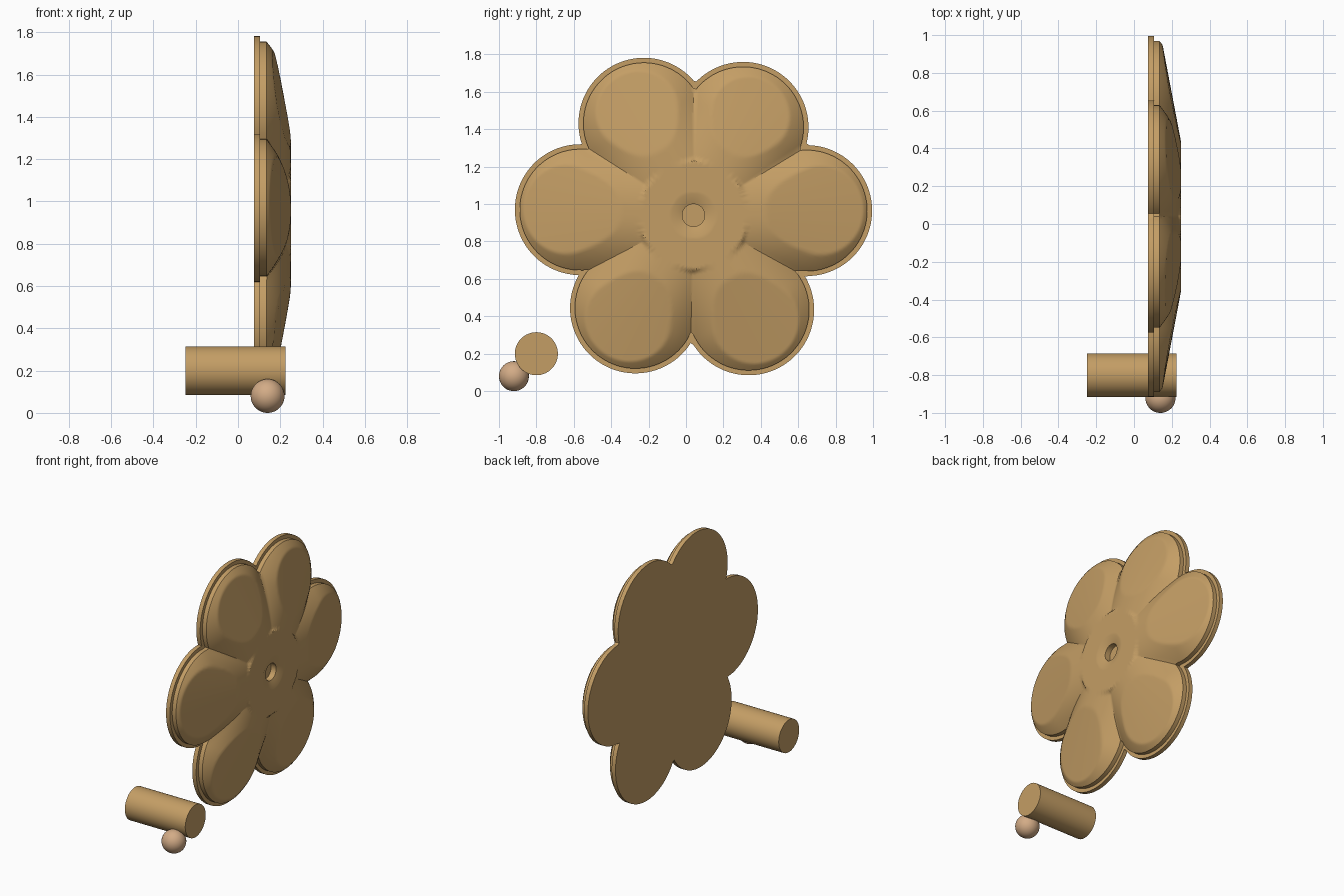
import bpy, bmesh, math
from mathutils import Vector

old = bpy.data.objects.get("Cube")
if old:
    bpy.data.objects.remove(old, do_unlink=True)


def material(name, rgb):
    m = bpy.data.materials.new(name)
    m.use_nodes = True
    m.diffuse_color = (*rgb, 1)
    m.node_tree.nodes["Principled BSDF"].inputs["Base Color"].default_value = (*rgb, 1)
    return m


tan = material("tan", (0.55, 0.34, 0.13))
light_tan = material("light tan", (0.65, 0.41, 0.24))

HUB = Vector((0.04, 0.94))
# Petal centres in the y-z plane, counter-clockwise from the +y petal
PETALS = [Vector(p) for p in ((0.645, 0.965), (0.305, 1.41), (-0.225, 1.432),
                              (-0.565, 0.97), (-0.27, 0.445), (0.335, 0.435))]
OUTER, INNER = 0.35, 0.324
STEPS = 288
DIRS = [Vector((math.cos(a), math.sin(a)))
        for a in (2 * math.pi * i / STEPS for i in range(STEPS))]


def outline(radius):
    """Distance from the hub to the edge of the joined circles, per direction."""
    edge = []
    for d in DIRS:
        best = 0
        for p in PETALS:
            along = d.dot(p - HUB)
            disc = along ** 2 - (p - HUB).length_squared + radius ** 2
            if disc > 0:
                best = max(best, along + math.sqrt(disc))
        edge.append(best)
    return edge


def height(r, d):
    """Height of the domed petals at distance r from the hub."""
    point = d * r
    depth = 0
    for p in PETALS:
        axis = p - HUB
        t = min(max(point.dot(axis) / axis.length_squared, 0), 1)
        depth = max(depth, INNER - (point - axis * t).length)
    side = 0.135 + 0.115 * (1 - (1 - min(depth / 0.32, 1)) ** 2.3)
    slope = min(0.25, 0.25 - (r - 0.39) * 0.19)
    dome = min(side, slope)
    # The flat hub ends in a short step where each valley meets it
    hub = 0.25 - max(0, r - 0.29) * 1.2
    return max(dome, hub)


def finish(obj, mat, angle=30):
    obj.data.materials.append(mat)
    bpy.ops.object.select_all(action="DESELECT")
    obj.select_set(True)
    bpy.context.view_layer.objects.active = obj
    bpy.ops.object.shade_smooth_by_angle(angle=math.radians(angle))


def loft(name, rings, mat):
    """Skin a stack of closed rings, each a list of (radius, x), with fan caps."""
    bm = bmesh.new()
    loops = [[bm.verts.new((x, HUB.x + d.x * r, HUB.y + d.y * r))
              for d, (r, x) in zip(DIRS, ring)] for ring in rings]
    for a, b in zip(loops, loops[1:]):
        for i in range(STEPS):
            j = (i + 1) % STEPS
            bm.faces.new((a[i], a[j], b[j], b[i]))
    for loop in (loops[0], loops[-1]):
        mid = bm.verts.new((loop[0].co.x, HUB.x, HUB.y))
        for i in range(STEPS):
            bm.faces.new((mid, loop[i], loop[(i + 1) % STEPS]))
    bmesh.ops.recalc_face_normals(bm, faces=bm.faces)
    mesh = bpy.data.meshes.new(name)
    bm.to_mesh(mesh)
    bm.free()
    obj = bpy.data.objects.new(name, mesh)
    bpy.context.collection.objects.link(obj)
    finish(obj, mat)


# Flat backing plate
plate = outline(OUTER)
loft("backing_plate", [[(r, x) for r in plate] for x in (0.075, 0.105)], tan)

# Domed petals with a countersunk hole in the hub
edge = outline(INNER)
HOLE = 0.115
rings = [[(r, 0.104) for r in edge]]
COUNT = 56
for k in range(COUNT + 1):
    u = (k / COUNT) ** 1.3
    ring = []
    for d, e in zip(DIRS, edge):
        r = e + (HOLE - e) * u
        ring.append((r, height(r, d)))
    rings.append(ring)
for r, x in ((0.06, 0.23), (0.06, 0.19)):
    rings.append([(r, x)] * STEPS)
loft("petals", rings, tan)

# Round peg lying along x
bpy.ops.mesh.primitive_cylinder_add(vertices=64, radius=0.115, depth=0.475,
                                    location=(-0.012, -0.8, 0.2),
                                    rotation=(0, math.pi / 2, 0))
peg = bpy.context.object
peg.name = "peg"
finish(peg, tan)

# Small ball beside the peg
bpy.ops.mesh.primitive_uv_sphere_add(segments=48, ring_count=24, radius=0.08,
                                     location=(0.14, -0.92, 0.08))
ball = bpy.context.object
ball.name = "ball"
finish(ball, light_tan)
